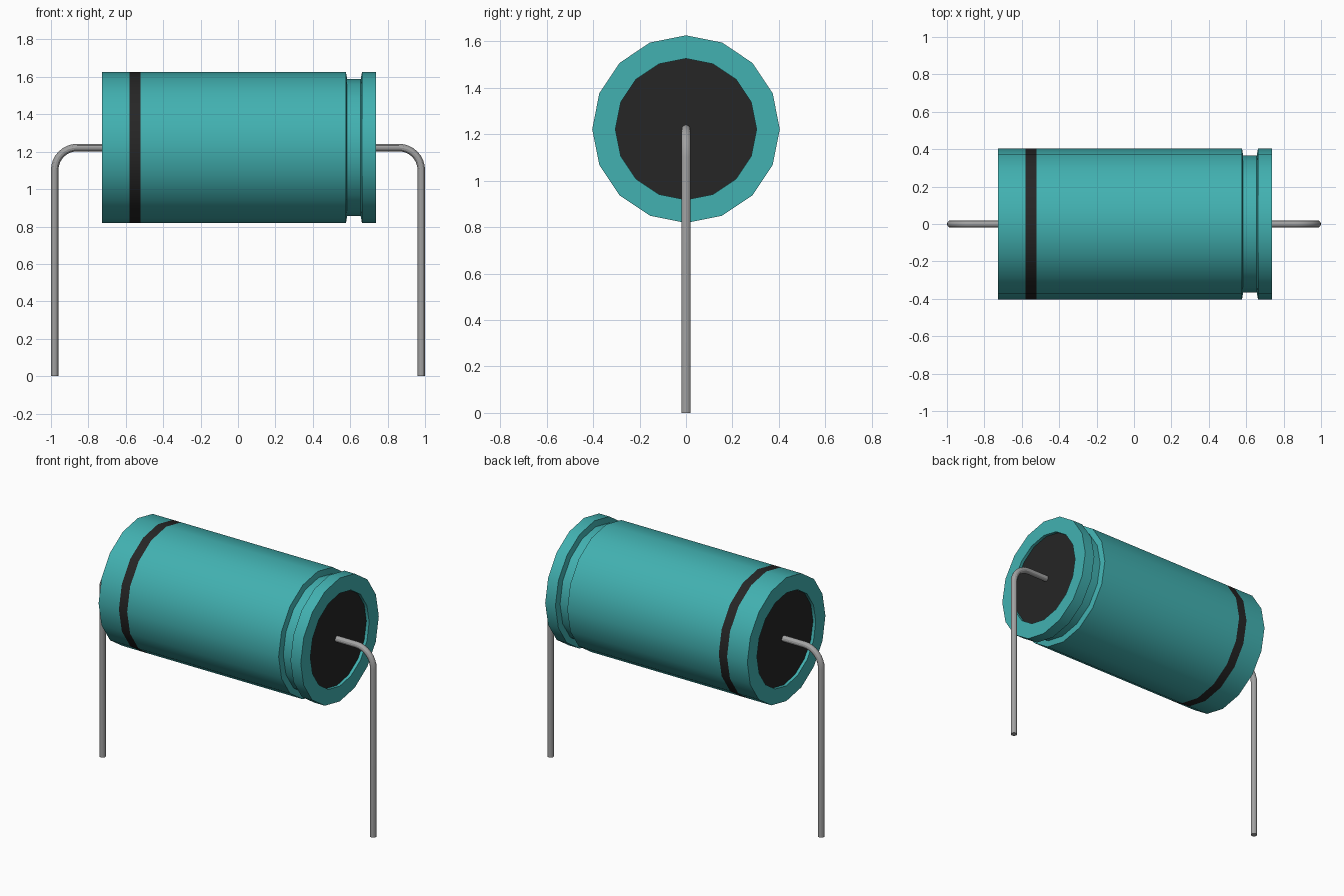
import bpy, bmesh
from math import sin, cos, pi, radians

AXIS_Z = 1.222      # height of the body axis
SIDES = 16

cube = bpy.data.objects.get("Cube")
if cube:
    bpy.data.objects.remove(cube, do_unlink=True)


def make_material(name, rgb, roughness=0.5):
    mat = bpy.data.materials.new(name)
    mat.use_nodes = True
    mat.diffuse_color = (*rgb, 1)
    bsdf = mat.node_tree.nodes["Principled BSDF"]
    bsdf.inputs["Base Color"].default_value = (*rgb, 1)
    bsdf.inputs["Roughness"].default_value = roughness
    return mat


teal = make_material("teal sleeve", (0.054, 0.44, 0.44))
black = make_material("black", (0.019, 0.019, 0.019))
steel = make_material("grey metal", (0.36, 0.36, 0.36))


def smooth(obj):
    bpy.ops.object.select_all(action="DESELECT")
    obj.select_set(True)
    bpy.context.view_layer.objects.active = obj
    bpy.ops.object.shade_smooth_by_angle(angle=radians(30))


def lathe(name, profile, mats, black_rule):
    """Revolve (x, radius) points about the body axis; end rings are capped."""
    bm = bmesh.new()
    rings = []
    for x, r in profile:
        angles = [2 * pi * i / SIDES for i in range(SIDES)]
        rings.append([bm.verts.new((x, r * sin(a), r * cos(a))) for a in angles])
    for a, b in zip(rings, rings[1:]):
        for i in range(SIDES):
            j = (i + 1) % SIDES
            bm.faces.new((a[i], a[j], b[j], b[i]))
    bm.faces.new(rings[0])
    bm.faces.new(rings[-1])
    bmesh.ops.recalc_face_normals(bm, faces=bm.faces)
    for f in bm.faces:
        f.material_index = int(black_rule(f))
    mesh = bpy.data.meshes.new(name)
    bm.to_mesh(mesh)
    bm.free()
    obj = bpy.data.objects.new(name, mesh)
    obj.location.z = AXIS_Z
    bpy.context.collection.objects.link(obj)
    for m in mats:
        mesh.materials.append(m)
    smooth(obj)
    return obj


# Sleeve with recessed ends, a polarity stripe and a crimped groove
R, GROOVE_R, CAP_R = 0.404, 0.366, 0.304
LEFT, RIGHT, RECESS = -0.727, 0.737, 0.02
profile = [
    (LEFT + RECESS, CAP_R), (LEFT, CAP_R), (LEFT, R),
    (-0.58, R), (-0.52, R),
    (0.577, R), (0.584, GROOVE_R), (0.656, GROOVE_R), (0.663, R),
    (RIGHT, R), (RIGHT, CAP_R), (RIGHT - RECESS, CAP_R),
]


def is_black(face):
    x = face.calc_center_median().x
    return len(face.verts) > 4 or -0.58 < x < -0.52


lathe("capacitor_body", profile, (teal, black), is_black)


# Bent wire leads
def lead(name, side):
    bend, wire, foot_x = 0.12, 0.02, 0.98
    pts = [(0.69, AXIS_Z)]
    for i in range(9):
        a = pi / 2 * (1 - i / 8)
        pts.append((foot_x - bend + bend * cos(a), AXIS_Z - bend + bend * sin(a)))
    pts.append((foot_x, 0))
    curve = bpy.data.curves.new(name, "CURVE")
    curve.dimensions = "3D"
    curve.bevel_depth = wire
    curve.bevel_resolution = 4
    curve.use_fill_caps = True
    spline = curve.splines.new("POLY")
    spline.points.add(len(pts) - 1)
    for p, (x, z) in zip(spline.points, pts):
        p.co = (side * x, 0, z, 1)
    curve.materials.append(steel)
    obj = bpy.data.objects.new(name, curve)
    bpy.context.collection.objects.link(obj)
    bpy.ops.object.select_all(action="DESELECT")
    obj.select_set(True)
    bpy.context.view_layer.objects.active = obj
    bpy.ops.object.convert(target="MESH")
    smooth(bpy.context.object)


lead("left_lead", 1)
lead("right_lead", -1)
